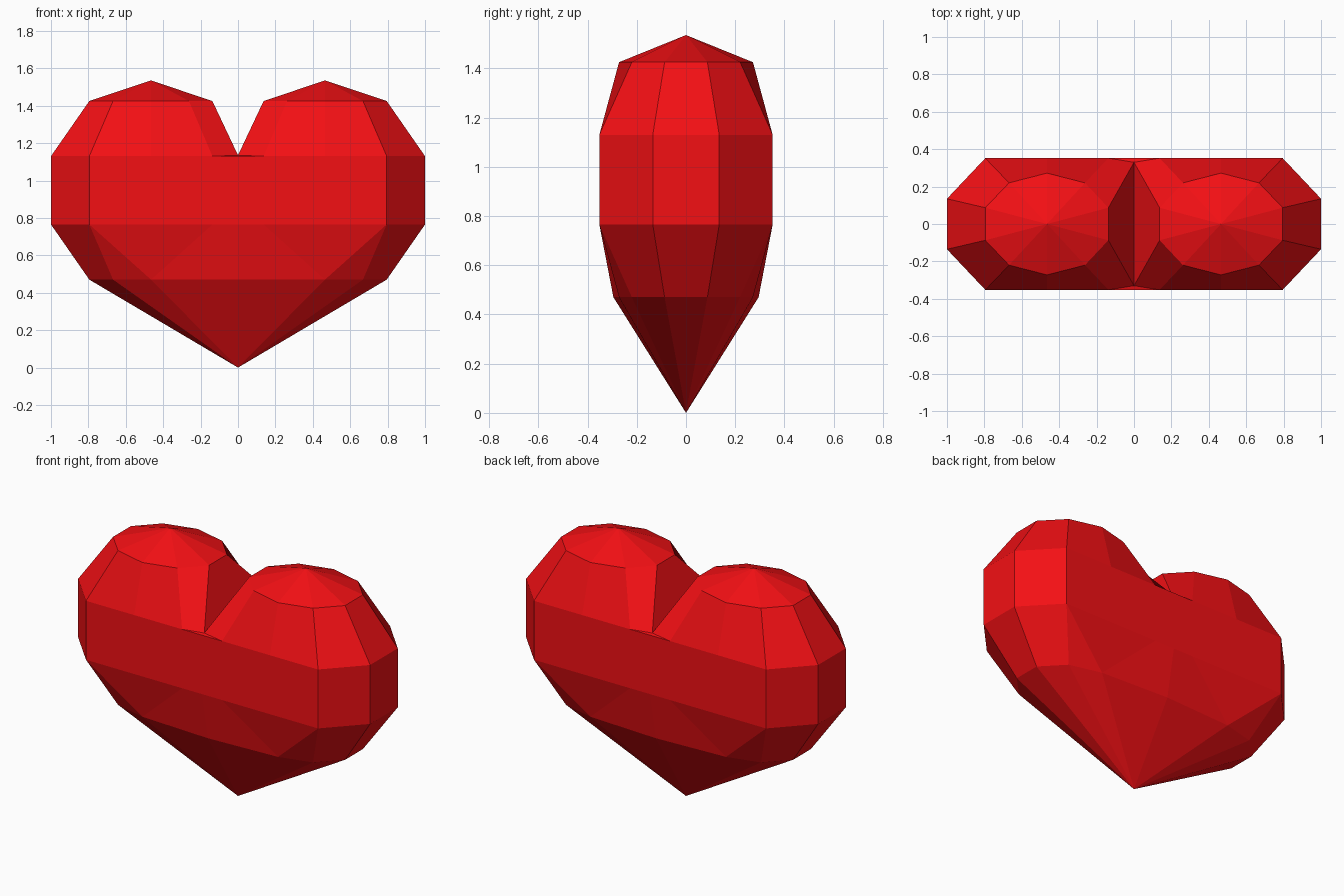
import bpy, bmesh

if "Cube" in bpy.data.objects:
    bpy.data.objects.remove(bpy.data.objects["Cube"])

# Horizontal outlines of one quarter of the heart, from the centre cleft round to the side
crown = [(x, y, 1.425) for x, y in [(.137, 0), (.137, .087), (.262, .22), (.465, .272),
                                    (.668, .22), (.795, .087), (.795, 0)]]
cleft = [(0, 0, 1.135), (0, .33, 1.135)]
outline = [(.137, .352), (.465, .352), (.795, .352), (1, .135), (1, 0)]
shoulder = [(x, y, 1.13) for x, y in outline]
waist = [(x, y, .765) for x, y in outline]
lower = [(x, y, .47) for x, y in [(0, .295), (.465, .272), (.668, .22), (.795, .087), (.795, 0)]]
front_top, front_low = (0, .352, 1.13), (0, .352, .765)
peak, tip = (.465, 0, 1.535), (0, 0, 0)


def strip(a, b):
    return [(a[i], a[i + 1], b[i + 1], b[i]) for i in range(len(a) - 1)]


def fan(point, row):
    return [(point, p, q) for p, q in zip(row, row[1:])]


faces = fan(peak, crown)                              # lobe cap
faces += strip(crown, cleft + shoulder)               # lobe sides and cleft
faces += [(cleft[1], shoulder[0], front_top)]         # end of the cleft
faces += strip([front_top] + shoulder, [front_low] + waist)  # upright band
faces += [(front_low, waist[0], lower[1], lower[0]),  # lower taper
          (waist[0], waist[1], lower[1]), (waist[1], waist[2], lower[1])]
faces += strip(waist[2:], lower[2:]) + [(waist[2], lower[2], lower[1])]
faces += fan(tip, lower)                              # bottom point

# Repeat the quarter in all four quadrants and weld it
bm = bmesh.new()
for sx in (1, -1):
    for sy in (1, -1):
        for face in faces:
            bm.faces.new([bm.verts.new((x * sx, y * sy, z)) for x, y, z in face])
bmesh.ops.remove_doubles(bm, verts=bm.verts, dist=.0005)
bmesh.ops.recalc_face_normals(bm, faces=bm.faces)
mesh = bpy.data.meshes.new("heart")
bm.to_mesh(mesh)
bm.free()
heart = bpy.data.objects.new("heart", mesh)
bpy.context.collection.objects.link(heart)

red = bpy.data.materials.new("red")
red.diffuse_color = (.9, .005, .007, 1)
red.use_nodes = True
red.node_tree.nodes["Principled BSDF"].inputs["Base Color"].default_value = red.diffuse_color
mesh.materials.append(red)
